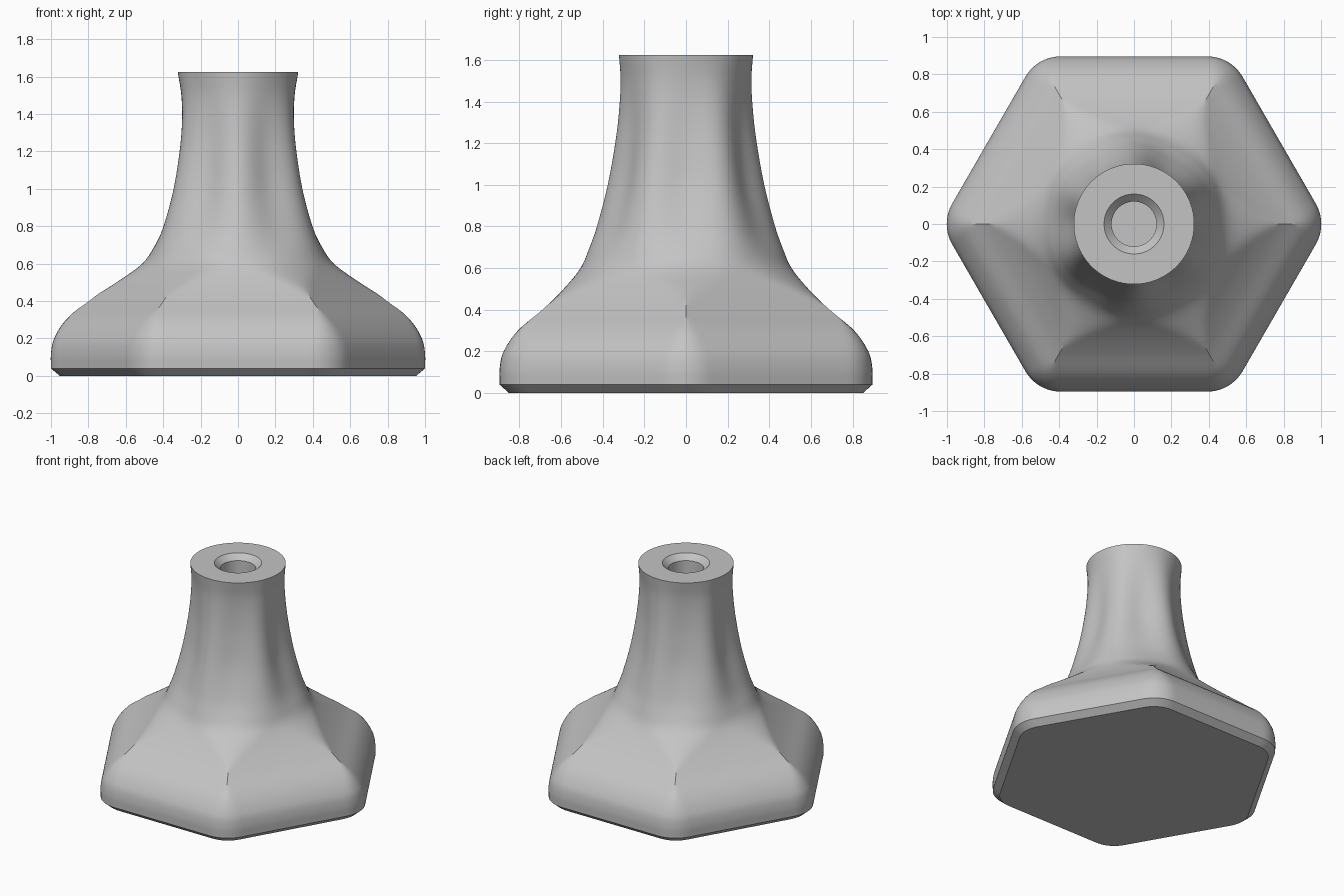
import bpy, bmesh
from math import sin, cos, tan, sqrt, pi, radians

cube = bpy.data.objects.get("Cube")
if cube:
    bpy.data.objects.remove(cube, do_unlink=True)

SIDES = 240      # points around each cross-section
STEPS = 5        # rings between two profile stations
TOP = 1.625

# Profile stations: height, reach at the corners, reach at the flats
PROFILE = [
    (0.04, 1.0, 0.895), (0.12, 1.0, 0.895), (0.2, 0.983, 0.876),
    (0.3, 0.92, 0.808), (0.4, 0.803, 0.69), (0.5, 0.65, 0.588),
    (0.6, 0.512, 0.507), (0.7, 0.443, 0.463), (0.8, 0.396, 0.428),
    (1.0, 0.335, 0.376), (1.2, 0.306, 0.34), (1.35, 0.298, 0.322),
    (1.5, 0.303, 0.314), (TOP, 0.322, 0.322),
]


def reach(angle, corner, flat):
    """Polar radius of a rounded hexagon, or of a fluted round if corner < flat."""
    if corner <= flat:
        return (corner + flat) / 2 + (corner - flat) / 2 * cos(6 * angle)
    t = angle % (pi / 3)
    t = min(t, pi / 3 - t)
    k = 1 / cos(pi / 6)
    r = max((flat * k - corner) / (k - 1), 0)
    if flat * tan(pi / 6 - t) <= (flat - r) * tan(pi / 6):
        return flat / cos(pi / 6 - t)
    d = (flat - r) * k
    return d * cos(t) + sqrt(max(r * r - (d * sin(t)) ** 2, 0))


def smooth_profile():
    """Cubic interpolation through the stations, with slopes taken over height."""
    def slope(i, c):
        a, b = PROFILE[max(i - 1, 0)], PROFILE[min(i + 1, len(PROFILE) - 1)]
        return 0 if i == 0 else (b[c] - a[c]) / (b[0] - a[0])
    for i in range(len(PROFILE) - 1):
        p, q = PROFILE[i], PROFILE[i + 1]
        h = q[0] - p[0]
        for s in range(STEPS):
            u = s / STEPS
            yield (p[0] + h * u, *(
                (1 + 2 * u) * (1 - u) ** 2 * p[c] + u * (1 - u) ** 2 * h * slope(i, c)
                + u * u * (3 - 2 * u) * q[c] + u * u * (u - 1) * h * slope(i + 1, c)
                for c in (1, 2)))
    yield PROFILE[-1]


# Bottom chamfer, outer skin, then down the countersunk bore
sections = [(0, 0.953, 0.85)] + list(smooth_profile())
sections += [(TOP, 0.16, 0.16), (TOP - 0.04, 0.12, 0.12), (TOP - 0.45, 0.12, 0.12)]

bm = bmesh.new()
rings = []
for z, corner, flat in sections:
    ring = []
    for i in range(SIDES):
        a = 2 * pi * i / SIDES
        r = reach(a, corner, flat)
        ring.append(bm.verts.new((r * cos(a), r * sin(a), z)))
    rings.append(ring)
for low, high in zip(rings, rings[1:]):
    for i in range(SIDES):
        j = (i + 1) % SIDES
        bm.faces.new((low[i], low[j], high[j], high[i]))
bm.faces.new(rings[0][::-1])     # underside
bm.faces.new(rings[-1])          # bore floor

mesh = bpy.data.meshes.new("hex_knob")
bm.to_mesh(mesh)
bm.free()
knob = bpy.data.objects.new("hex_knob", mesh)
bpy.context.collection.objects.link(knob)

# Plain grey finish
grey = bpy.data.materials.new("plain grey")
grey.use_nodes = True
colour = (0.55, 0.55, 0.55, 1)
grey.diffuse_color = colour
grey.node_tree.nodes["Principled BSDF"].inputs["Base Color"].default_value = colour
mesh.materials.append(grey)

bpy.context.view_layer.objects.active = knob
knob.select_set(True)
bpy.ops.object.shade_smooth_by_angle(angle=radians(30))
